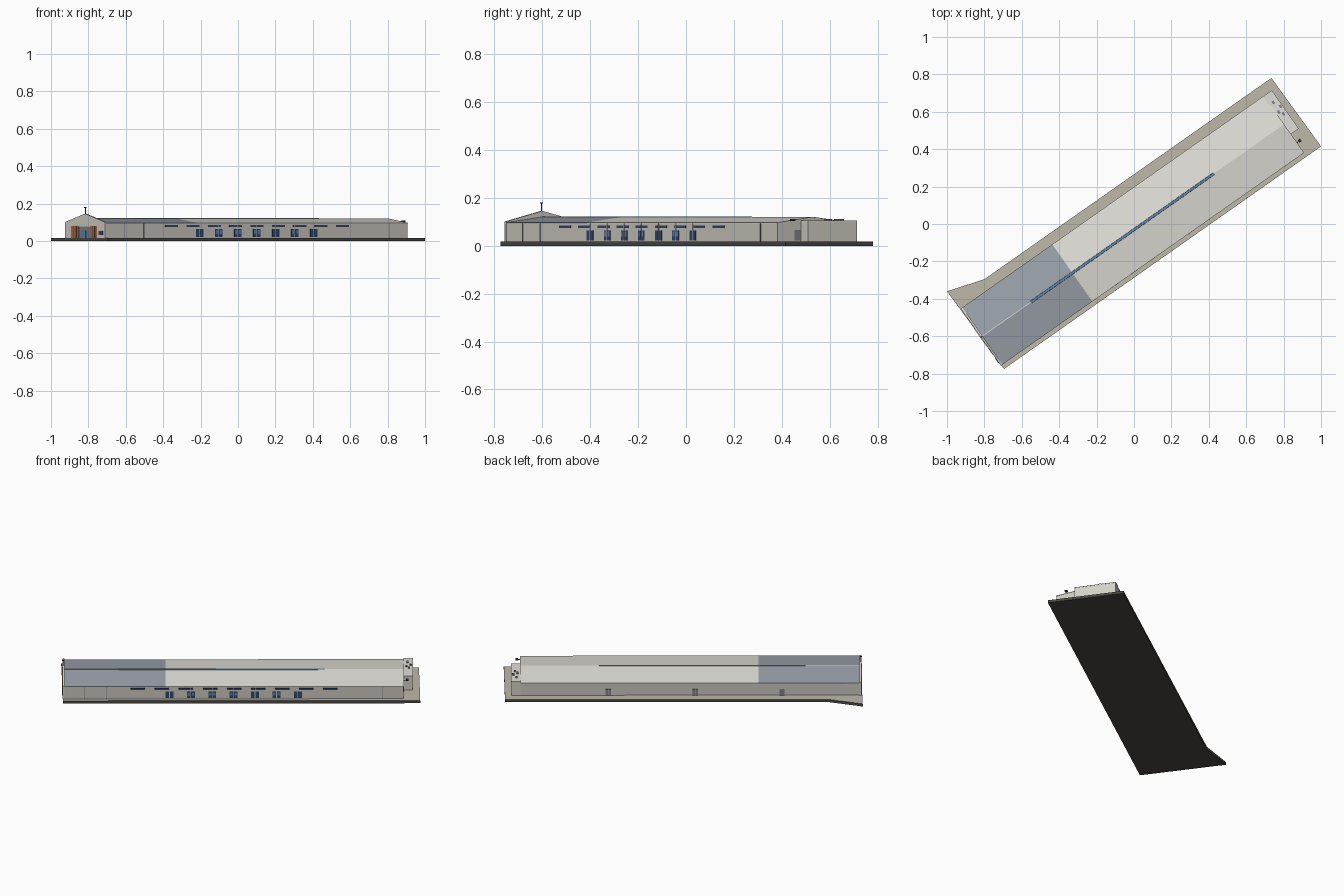
import bpy, bmesh, math

if "Cube" in bpy.data.objects:
    bpy.data.objects.remove(bpy.data.objects["Cube"])

ANGLE = math.atan2(1.19, 1.695)   # the hall lies diagonally; parts are built along local x


def mat(name, r, g, b):
    m = bpy.data.materials.new(name)
    m.diffuse_color = (r, g, b, 1)
    m.use_nodes = True
    m.node_tree.nodes["Principled BSDF"].inputs["Base Color"].default_value = m.diffuse_color
    return m


WALL = mat("wall_beige", .60, .57, .52)
FRONT = mat("front_beige", .66, .63, .57)
LIGHT = mat("roof_light", .76, .74, .69)
SLATE = mat("roof_slate", .33, .36, .41)
TAN = mat("paving_tan", .52, .48, .40)
DARK = mat("dark", .04, .037, .035)
UNDER = mat("slab_side", .07, .065, .055)
NAVY = mat("navy", .03, .06, .16)
BLUE = mat("blue_glass", .10, .22, .40)
SKY = mat("skylight_blue", .12, .24, .40)
BRICK = mat("brick_orange", .42, .15, .07)
GREY = mat("door_grey", .22, .22, .23)
PALE = mat("pale_trim", .75, .74, .70)


def finish(name, bm, *mats):
    bmesh.ops.recalc_face_normals(bm, faces=bm.faces)
    me = bpy.data.meshes.new(name)
    bm.to_mesh(me)
    bm.free()
    ob = bpy.data.objects.new(name, me)
    for m in mats:
        me.materials.append(m)
    ob.rotation_euler.z = ANGLE
    bpy.context.collection.objects.link(ob)
    return ob


def extrude(name, pts, offset, *mats):
    """Solid from a flat outline pushed along offset."""
    bm = bmesh.new()
    a = [bm.verts.new(p) for p in pts]
    b = [bm.verts.new([p[i] + offset[i] for i in range(3)]) for p in pts]
    bm.faces.new(a)
    top = bm.faces.new(b)
    n = len(pts)
    for i in range(n):
        bm.faces.new((a[i], a[(i + 1) % n], b[(i + 1) % n], b[i]))
    if len(mats) > 1:
        top.material_index = 1
    return finish(name, bm, *mats)


def box(name, x0, x1, y0, y1, z0, z1, m):
    return extrude(name, [(x0, y0, z0), (x1, y0, z0), (x1, y1, z0), (x0, y1, z0)],
                   (0, 0, z1 - z0), m)


def prism(name, profile, x0, x1, m):
    return extrude(name, [(x0, y, z) for y, z in profile], (x1 - x0, 0, 0), m)


G = .017                         # paving level
S, N, R = -.209, .160, -.025     # south wall, north wall, ridge line
W, E = -1.018, .961              # west and east ends

# paved slab with a flared corner
extrude("paved_slab", [(-1.0142, -.235, 0), (1.057, -.235, 0), (1.05, .217, 0),
                       (-.824, .218, 0), (-1.025, .280, 0)], (0, 0, G), UNDER, TAN)

# hall body and two-colour gable roof
prism("hall_walls", [(S, G), (N, G), (N, .094), (R, .118), (S, .094)], W + .01, E, WALL)
roof = [(S - .002, .094), (R, .118), (N + .002, .094),
        (N + .002, .097), (R, .121), (S - .002, .097)]
prism("slate_roof", roof, W + .01, -.42, SLATE)
prism("light_roof", roof, -.42, E + .002, LIGHT)
prism("ridge_skylight", [(R - .008, .118), (R + .008, .118), (R + .006, .1225),
                         (R - .006, .1225)], -.693, .506, SKY)
box("ridge_cap", W + .01, -.693, R - .002, R + .002, .118, .1225, PALE)

# entrance front with raised gable
prism("entrance_front", [(S - .003, G), (N + .002, G), (N + .002, .101),
                         (R, .146), (S - .003, .101)], W, W + .011, FRONT)
for y0, y1, side in ((.030, .099, "left"), (-.140, -.078, "right")):
    box(f"brick_panel_{side}", W - .002, W + .002, y0, y1, G, .079, BRICK)
    for i in range(1, 3):
        y = y0 + (y1 - y0) * i / 3
        box(f"panel_bar_{side}_{i}", W - .003, W, y - .002, y + .002, G, .079, DARK)
box("entrance_glass", W - .001, W + .002, -.078, .030, G, .079, GREY)
for i in range(3):
    y = -.062 + i * .0266
    box(f"entrance_pane_{i}", W - .002, W, y, y + .022, G, .055, BLUE)
box("entrance_lintel", W - .004, W, -.078, .030, .077, .081, PALE)
box("notice_board", W - .003, W, -.192, -.158, .032, .053, NAVY)

# roof vane above the entrance
box("vane_pole", W + .003, W + .006, R - .0015, R + .0015, .14, .180, DARK)
box("vane_arm", W - .002, W + .010, R - .003, R + .003, .176, .181, DARK)

# south wall windows
for i in range(7):
    x = -.398 + i * .1242
    m = NAVY if i in (0, 4, 6) else BLUE
    for k, s in enumerate((-1, 1)):
        c = x + s * .0125
        box(f"window_{i}_{k}", c - .0105, c + .0105, S - .002, S + .002, .022, .064, NAVY)
        if m is BLUE:
            box(f"window_pane_{i}_{k}", c - .007, c + .007, S - .003, S, .038, .060, BLUE)
    box(f"window_rib_{i}", x - .0012, x + .0012, S - .003, S, .022, .094, WALL)
for i in range(9):
    x = -.581 + i * .1395
    box(f"high_window_{i}", x - .042, x + .042, S - .002, S + .002, .075, .085, NAVY)

# downpipes
for i, x in enumerate((-.888, -.762, .84)):
    box(f"downpipe_{i}", x - .0015, x + .0015, S - .003, S, G, .094, GREY)

# north wall doors
for i, x in enumerate((.451, -.053, -.557)):
    for k, s in enumerate((-1, 1)):
        c = x + s * .008
        box(f"north_door_{i}_{k}", c - .007, c + .007, N - .002, N + .002, G, .056, GREY)

# east annexe with roof units, side door and lamp
box("annexe", E - .002, 1.013, -.088, N, G, .104, FRONT)
box("annexe_roof", E, 1.014, -.089, N + .001, .102, .105, PALE)
for i, (x, y) in enumerate(((.983, .104), (1.002, .065), (.992, .023), (.978, .045))):
    box(f"roof_unit_{i}", x - .006, x + .006, y - .009, y + .009, .104, .111, GREY)
box("east_door", E - .001, E + .002, -.122, -.093, .022, .066, GREY)
box("lamp_arm", E, .985, -.146, -.143, .103, .106, DARK)
box("lamp_head", .974, .988, -.153, -.136, .103, .111, DARK)
